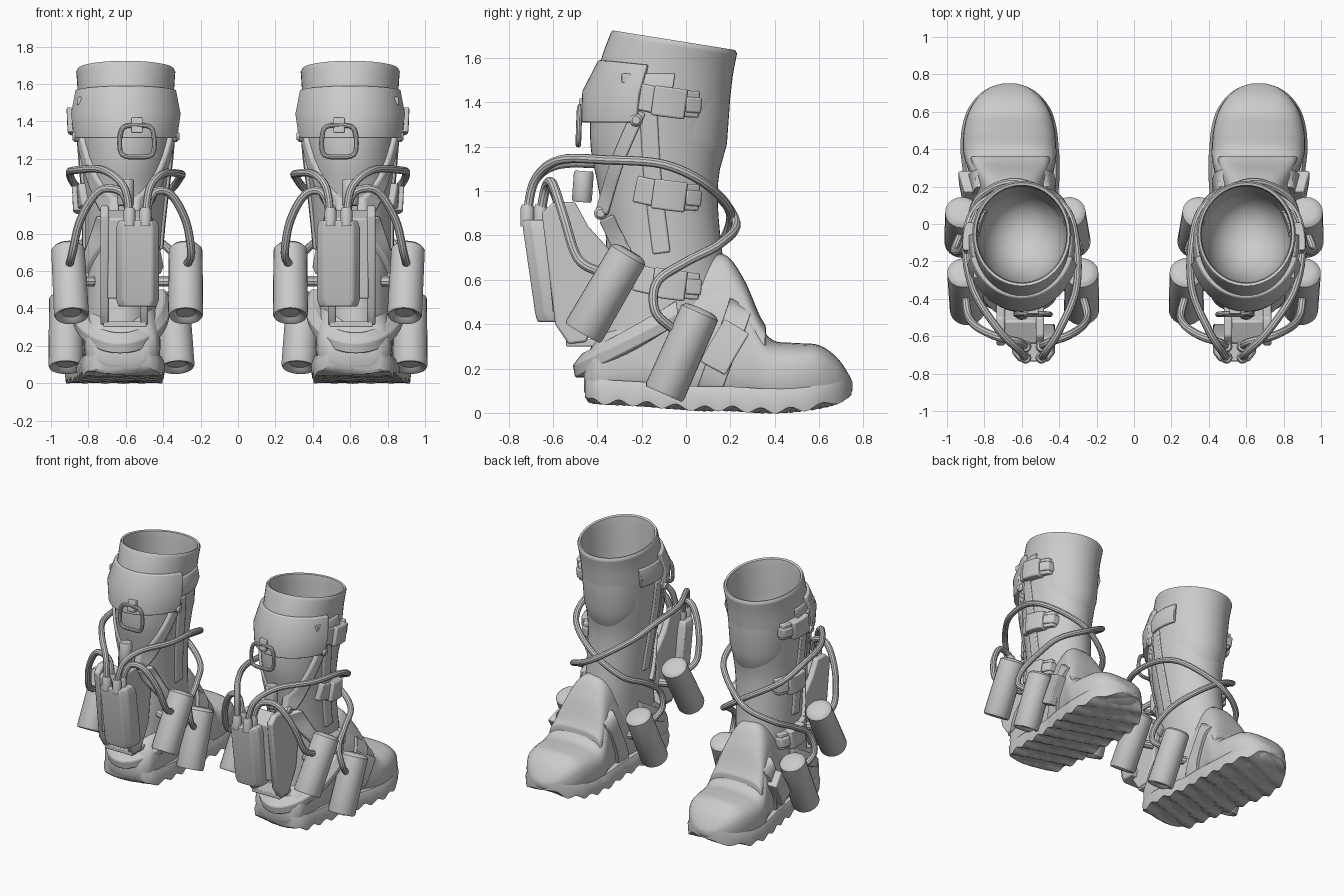
import bpy, math
from mathutils import Vector

if "Cube" in bpy.data.objects:
    bpy.data.objects.remove(bpy.data.objects["Cube"])

GREY = (0.6, 0.6, 0.6, 1)
mat = bpy.data.materials.new("plain grey")
mat.use_nodes = True
mat.diffuse_color = GREY
mat.node_tree.nodes["Principled BSDF"].inputs["Base Color"].default_value = GREY


# ---------- helpers ----------
def spline(pts, n):
    """Smooth samples through tuples of any length, n steps per span."""
    out = []
    for i in range(len(pts) - 1):
        p = [pts[max(0, min(len(pts) - 1, i + k))] for k in (-1, 0, 1, 2)]
        for s in range(n + (i == len(pts) - 2)):
            t = s / n
            out.append(tuple(b + t / 2 * (c - a + t * (2 * a - 5 * b + 4 * c - d + t * (3 * b - a - 3 * c + d)))
                             for a, b, c, d in zip(*p)))
    return out


def lookup(rows, v):
    """Linear interpolation in rows sorted by their first entry."""
    v = max(rows[0][0], min(rows[-1][0], v))
    for a, b in zip(rows, rows[1:]):
        if v <= b[0]:
            t = (v - a[0]) / (b[0] - a[0])
            return [p + (q - p) * t for p, q in zip(a, b)]


def loft(name, rings, bevel=0, angle=35):
    """Skin closed rings, cap both ends, and mirror to make the pair."""
    n = len(rings[0])
    faces = [(i * n + j, i * n + (j + 1) % n, (i + 1) * n + (j + 1) % n, (i + 1) * n + j)
             for i in range(len(rings) - 1) for j in range(n)]
    last = (len(rings) - 1) * n
    faces += [tuple(range(n))[::-1], tuple(range(last, last + n))]
    me = bpy.data.meshes.new(name)
    me.from_pydata([tuple(p) for r in rings for p in r], [], faces)
    me.materials.append(mat)
    ob = bpy.data.objects.new(name, me)
    bpy.context.collection.objects.link(ob)
    bpy.ops.object.select_all(action='DESELECT')
    ob.select_set(True)
    bpy.context.view_layer.objects.active = ob
    bpy.ops.object.mode_set(mode='EDIT')
    bpy.ops.mesh.select_all(action='SELECT')
    bpy.ops.mesh.normals_make_consistent(inside=False)
    bpy.ops.object.mode_set(mode='OBJECT')
    bpy.ops.object.shade_smooth_by_angle(angle=math.radians(angle))
    if bevel:
        b = ob.modifiers.new("soft edges", 'BEVEL')
        b.width, b.segments = bevel, 2
    ob.modifiers.new("pair", 'MIRROR').use_mirror_merge = False
    return ob


def tube(name, pts, r, closed_step=6, sides=10):
    path = [Vector(p) for p in spline(pts, closed_step)]
    side, rings = Vector((0.3, 0.9, 0.2)), []
    for i, p in enumerate(path):
        t = (path[min(i + 1, len(path) - 1)] - path[max(i - 1, 0)]).normalized()
        side = (side - t * side.dot(t)).normalized()
        up = t.cross(side)
        rings.append([p + r * (side * math.cos(k * math.tau / sides) + up * math.sin(k * math.tau / sides))
                      for k in range(sides)])
    return loft(name, rings)


def turned(name, a, b, profile, sides=24):
    """Round part along a-b; profile holds (fraction along, radius)."""
    a, b = Vector(a), Vector(b)
    q = (b - a).to_track_quat('Z', 'Y')
    return loft(name, [[a + (b - a) * t + q @ Vector((r * math.cos(k * math.tau / sides),
                r * math.sin(k * math.tau / sides), 0)) for k in range(sides)] for t, r in profile])


def slab(name, outline, x0, x1, bevel=0.01):
    return loft(name, [[(x, y, z) for y, z in outline] for x in (x0, x1)], bevel)


# ---------- shaft: rows are z, centre x, centre y, half width, half depth ----------
SHAFT = spline([(.2, .63, -.11, .2, .33), (.5, .625, -.1, .2, .3), (.75, .615, -.1, .205, .26),
                (1.0, .605, -.125, .22, .268), (1.2, .6, -.13, .24, .3), (1.4, .6, -.115, .255, .31),
                (1.56, .6, -.085, .258, .297), (1.665, .6, -.055, .265, .285)], 6)


def shaft_ring(row, k=1.0, z=None, n=48):
    zz, cx, cy, rx, ry = row
    z = zz if z is None else z
    tilt = -.16 * max(0, min(1, (zz - 1.3) / .35))
    return [(cx + rx * k * math.cos(a), cy + ry * k * math.sin(a), z + tilt * ry * k * math.sin(a))
            for a in (i * math.tau / n for i in range(n))]


rings = [shaft_ring(r) for r in SHAFT]
top = SHAFT[-1]
rings += [shaft_ring(top, .97, 1.68), shaft_ring(top, .92, 1.675)]
rings += [shaft_ring(top, k, z) for k, z in
          ((.9, 1.63), (.89, 1.45), (.84, 1.25), (.7, 1.1), (.45, 1.01), (.15, .98))]
loft("boot_shaft", rings, angle=50)

# ---------- foot: rows are y, centre x, half width, bottom, top ----------
FOOT = spline([(-.46, .62, .12, .1, .2), (-.44, .62, .16, .06, .27), (-.38, .62, .2, .05, .36),
               (-.2, .62, .22, .04, .5), (.05, .64, .225, .02, .64), (.17, .65, .235, .02, .68),
               (.26, .655, .245, .015, .57), (.34, .66, .25, .01, .39), (.4, .665, .25, .01, .325),
               (.5, .667, .243, .015, .315), (.6, .667, .217, .03, .305), (.68, .667, .165, .05, .25),
               (.73, .667, .1, .08, .18), (.75, .667, .04, .1, .14)], 6)


def foot_half(row, z):
    y, cx, hw, zb, zt = row
    u = max(0, min(1, (z - zb) / (zt - zb)))
    return hw * (1 - abs(2 * u - 1) ** 2.8) ** (1 / 2.8) * (1 - max(0, zt - .32) * .9 * u)


def foot_ring(row, grow=0.0, n=32):
    y, cx, hw, zb, zt = row
    pts = []
    for i in range(n):
        a = i * math.tau / n
        c = math.copysign(abs(math.sin(a)) ** .72, math.sin(a))
        z = (zb + zt) / 2 + (zt - zb) / 2 * c
        pts.append((cx + math.copysign(foot_half(row, z) + grow, math.cos(a)), y, z))
    return pts


loft("foot_upper", [foot_ring(r) for r in FOOT], angle=60)
# instep guard ends in a step above the toes
guard = [(r[0], r[1], r[2] * .86, r[3] + .2, r[4] + .035) for r in FOOT if .03 < r[0] < .365]
loft("instep_guard", [foot_ring(r, .006) for r in guard], .008, 60)

# ribbed sole
sole = []
for i in range(97):
    r = lookup(FOOT, -.455 + 1.2 * i / 96)
    y, cx, hw, zb, zt = r
    rib = lambda x: .013 * math.sin((y + .35 * (x - cx)) * 48)
    h = min(.1, (zt - zb) * .7)
    xs = [-1, -.6, -.2, .2, .6, 1]
    low = [(cx + hw * 1.02 * x, y, zb + rib(cx + hw * x)) for x in xs]
    sole.append(low + [(cx + hw * 1.05, y, zb + h * .6), (cx + hw * .97, y, zb + h),
                       (cx - hw * .97, y, zb + h), (cx - hw * 1.05, y, zb + h * .6)])
loft("ribbed_sole", sole)


# ---------- strips lying on the sides, and bands wrapping the shaft ----------
def on_shaft(y, z, side):
    _, cx, cy, rx, ry = lookup(SHAFT, z)
    return cx + side * rx * math.sqrt(max(.05, 1 - ((y - cy) / ry) ** 2))


def on_foot(y, z, side):
    r = lookup(FOOT, y)
    return r[1] + side * foot_half(r, z)


def strip(name, path, width, thick, side=1, surf=on_shaft, bevel=.008):
    pts, rings = [Vector(p) for p in spline(path, 5)], []
    for i, p in enumerate(pts):
        t = (pts[min(i + 1, len(pts) - 1)] - pts[max(i - 1, 0)]).normalized()
        w = Vector((-t.y, t.x)) * width / 2
        ring = []
        for s, o in ((-1, -.02), (-1, thick), (1, thick), (1, -.02)):
            q = p + w * s
            ring.append((surf(q.x, q.y, side) + side * o, q.x, q.y))
        rings.append(ring)
    return loft(name, rings, bevel)


def wrap(name, a0, a1, span, thick, steps=24):
    rings = []
    for i in range(steps + 1):
        a = math.radians(a0 + (a1 - a0) * i / steps)
        lo, hi = span(math.sin(a))
        ring = []
        for z, o in ((lo, -.01), (lo, thick), ((lo + hi) / 2, thick + .012), (hi, thick * .6), (hi, -.01)):
            _, cx, cy, rx, ry = lookup(SHAFT, z)
            ring.append((cx + (rx + o) * math.cos(a), cy + (ry + o) * math.sin(a), z))
        rings.append(ring)
    return loft(name, rings, .006)


wrap("calf_pad", -163, -17, lambda s: (1.31, 1.56 - .03 * s), .04)
wrap("calf_strap", -205, 8, lambda s: (1.39, 1.53), .018)
wrap("heel_band", -190, 10, lambda s: (.36 + .2 * s, .47 + .2 * s), .06)
slab("pad_tab", [(-.29, 1.49), (-.24, 1.48), (-.25, 1.53), (-.29, 1.53)], .82, .858, .004)

for z, label in ((1.4, "upper"), (.98, "middle"), (.58, "lower")):
    strip(label + "_buckle_strap", [(-.23, z + .03), (-.08, z), (.06, z - .01)], .12, .035)
    strip(label + "_buckle", [(-.15, z + .01), (-.08, z), (0, z - .01)], .135, .06)
    strip(label + "_strap_end", [(.0, z - .01), (.07, z - .015)], .07, .05)

for side, label in ((1, "outer"), (-1, "inner")):
    strip(label + "_brace", [(-.21, 1.36), (-.31, 1.13), (-.38, .9)], .06, .025, side)
    strip(label + "_rail", [(-.17, 1.38), (-.15, 1.05), (-.11, .72)], .08, .015, side)
    strip(label + "_ankle_stay", [(-.36, .88), (-.28, .72), (-.2, .6)], .07, .03, side)
    strip(label + "_foot_strap", [(.09, .06), (.14, .2), (.21, .38), (.25, .5)], .11, .022, side, on_foot)
    for y, z in ((-.225, 1.32), (-.385, .9)):
        x = on_shaft(y, z, side)
        turned(label + "_bolt", (x - side * .02, y, z), (x + side * .05, y, z),
               [(0, .03), (.8, .03), (1, .018)], 12)
strip("foot_buckle", [(.12, .2), (.17, .29), (.23, .39)], .13, .07, 1, on_foot)

# ---------- rear bracket and power pack ----------
cheek = [(-.65, .9), (-.6, .95), (-.5, .95), (-.44, .84), (-.33, .72), (-.36, .48),
         (-.45, .32), (-.53, .31), (-.59, .4)]
slab("bracket_cheek_inner", cheek, .48, .525)
slab("bracket_cheek_outer", cheek, .69, .735)
slab("bracket_web", [(-.64, .88), (-.52, .93), (-.4, .75), (-.5, .47), (-.6, .45)], .51, .7)
slab("bracket_foot", [(-.54, .3), (-.38, .3), (-.38, .33), (-.54, .33)], .49, .72, .005)
turned("calf_socket", (.6, -.47, .95), (.6, -.46, 1.09), [(0, .04), (.08, .045), (.92, .045), (1, .04)], 12)


def pack_ring(z, y, k):
    return [(.537 + k * x, y + k * d, z) for x, d in
            ((-.115, .1), (-.115, 0), (-.08, -.045), (.08, -.045), (.115, 0), (.115, .1))]


loft("power_pack", [pack_ring(z, y, k) for z, y, k in
                    ((.41, -.63, .88), (.45, -.635, 1), (.83, -.69, 1), (.87, -.695, .88))], .008)

# ---------- canisters ----------
CAN = [(0, .05), (.015, .075), (.05, .09), (.97, .094), (1, .088), (.99, .07), (.95, .05)]
for label, a, b in (("upper_outer", (.91, -.25, .73), (.89, -.465, .36)),
                    ("upper_inner", (.28, -.25, .73), (.28, -.465, .36)),
                    ("lower_outer", (.92, .07, .47), (.92, -.1, .085)),
                    ("lower_inner", (.35, .07, .47), (.325, -.1, .085))):
    turned(label + "_canister", a, b, CAN)
    m = Vector(a).lerp(Vector(b), .5)
    turned(label + "_mount", (m.x, m.y, m.z), (.62 + (m.x - .62) * .55, m.y + .05, m.z), [(0, .03), (1, .03)], 10)

# ---------- hoses from pack to canisters ----------
for x in (.495, .58):
    for y in (-.715, -.655):
        turned("hose_port", (x, y, .84), (x, y, .94), [(0, .032), (.8, .032), (1, .024)], 12)
tube("upper_outer_hose", [(.58, -.655, .9), (.62, -.63, 1.02), (.74, -.6, 1.03), (.84, -.55, .88),
                          (.885, -.49, .7), (.9, -.4, .64), (.9, -.35, .63)], .022)
tube("upper_inner_hose", [(.495, -.655, .9), (.45, -.63, 1.02), (.36, -.6, 1.01), (.28, -.55, .87),
                          (.25, -.49, .7), (.27, -.4, .64), (.28, -.35, .63)], .022)
# the long hoses cross over the shin
tube("crossing_hose_to_inner", [(.58, -.715, .9), (.61, -.68, 1.05), (.72, -.57, 1.14), (.86, -.35, 1.14),
                                (.9, -.1, 1.12), (.84, .09, 1.03), (.62, .2, .9), (.42, .15, .76),
                                (.34, 0, .68), (.31, -.13, .58), (.29, -.14, .46), (.32, -.06, .38)], .021)
tube("crossing_hose_to_outer", [(.495, -.715, .9), (.47, -.68, 1.05), (.4, -.57, 1.12), (.31, -.35, 1.12),
                                (.31, -.1, 1.1), (.38, .1, 1.02), (.62, .225, .86), (.82, .15, .76),
                                (.88, 0, .68), (.92, -.13, .59), (.96, -.14, .46), (.93, -.06, .38)], .021)

# ---------- ring pull on the calf pad ----------
tube("ring_pull", [(.54, -.475, 1.38), (.46, -.48, 1.36), (.455, -.485, 1.23), (.54, -.485, 1.21),
                   (.625, -.485, 1.23), (.62, -.48, 1.36), (.54, -.475, 1.38)], .013)
slab("ring_tab", [(-.49, 1.34), (-.44, 1.34), (-.44, 1.42), (-.48, 1.42)], .51, .57, .005)
